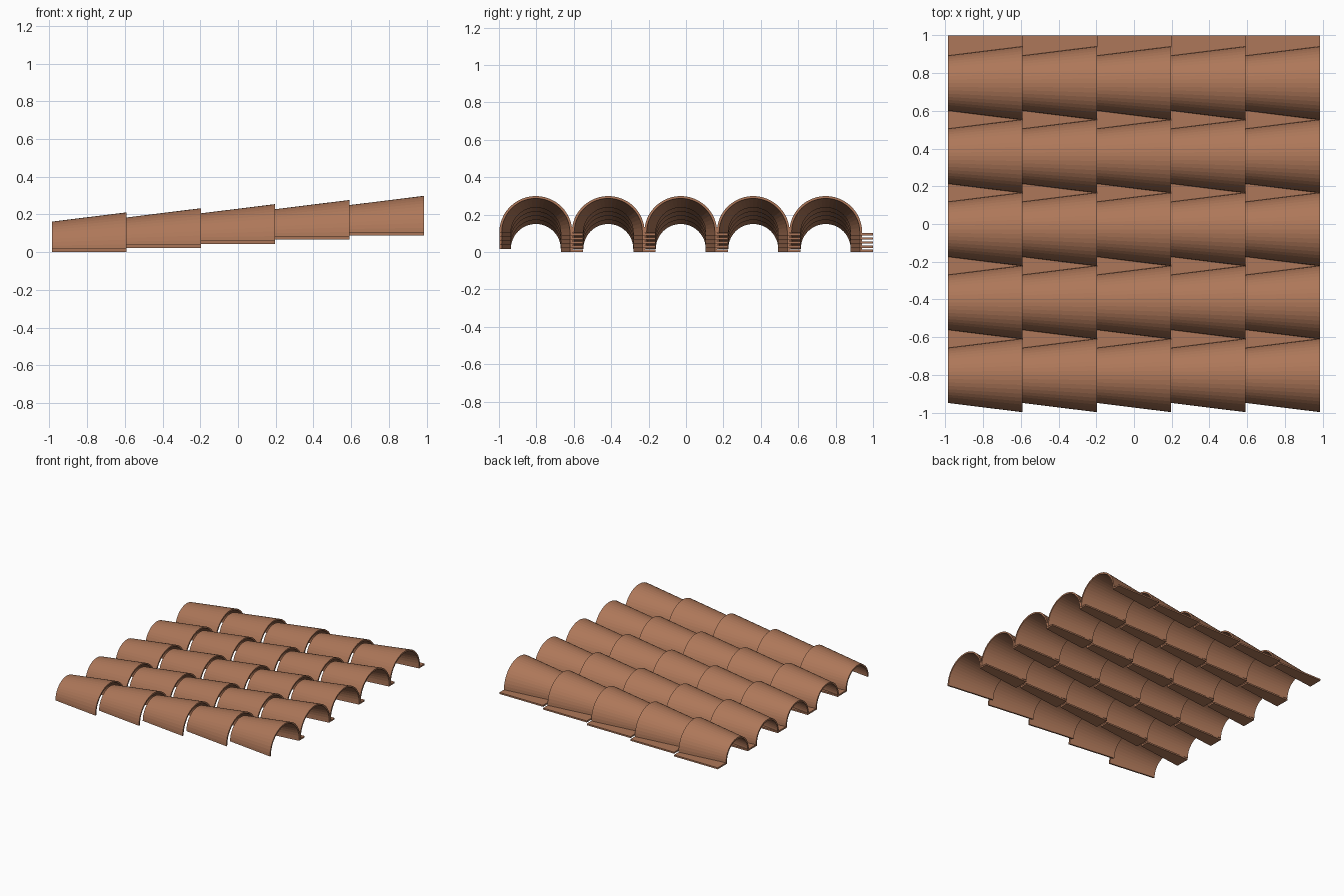
import bpy
import bmesh
from math import pi, cos, sin

if "Cube" in bpy.data.objects:
    bpy.data.objects.remove(bpy.data.objects["Cube"])

# Layout of the roof
COLUMNS, ROWS = 5, 5
LENGTH = 0.395        # tile length and column pitch
ROW_PITCH = 0.3875
RISE = 0.022          # each column sits this much higher
FIRST_Y = -0.803

# Shape of one tile
SMALL_RADIUS, LARGE_RADIUS = 0.146, 0.195
WALL = 0.0125
ARCH_BASE = 0.016     # height of the arch centre
FLANGE_END = 0.253
SEGMENTS = 24

clay = bpy.data.materials.new("terracotta")
clay.use_nodes = True
clay.diffuse_color = (0.42, 0.185, 0.1, 1)
bsdf = next(n for n in clay.node_tree.nodes if n.type == "BSDF_PRINCIPLED")
bsdf.inputs["Base Color"].default_value = clay.diffuse_color


def tile_section(radius):
    """Outer and inner outlines: half arch from -y to +y, then the flat flange."""
    outer, inner = [], []
    for i in range(SEGMENTS + 1):
        a = pi * (1 - i / SEGMENTS)
        for line, r in ((outer, radius), (inner, radius - WALL)):
            line.append((r * cos(a), ARCH_BASE + r * sin(a)))
    outer += [(radius, WALL), (FLANGE_END, WALL)]
    inner += [(radius - WALL, 0), (FLANGE_END, 0)]
    return outer, inner


def build_tile_mesh():
    """Tapered tile: small section at -x, large section at +x."""
    bm = bmesh.new()
    ends = []
    for x, radius in ((-LENGTH / 2, SMALL_RADIUS), (LENGTH / 2, LARGE_RADIUS)):
        ends.append([[bm.verts.new((x, y, z)) for y, z in line]
                     for line in tile_section(radius)])
    (out_a, in_a), (out_b, in_b) = ends
    for i in range(len(out_a) - 1):
        j = i + 1
        # top surface, underside and the two end rims
        bm.faces.new((out_a[i], out_b[i], out_b[j], out_a[j]))
        bm.faces.new((in_a[i], in_a[j], in_b[j], in_b[i]))
        bm.faces.new((out_a[i], out_a[j], in_a[j], in_a[i]))
        bm.faces.new((out_b[i], in_b[i], in_b[j], out_b[j]))
    # long edges of the foot and of the flange
    for k in (0, -1):
        bm.faces.new((out_a[k], in_a[k], in_b[k], out_b[k]))
    bmesh.ops.recalc_face_normals(bm, faces=bm.faces)
    mesh = bpy.data.meshes.new("roof_tile")
    bm.to_mesh(mesh)
    bm.free()
    mesh.materials.append(clay)
    return mesh


# Lay the tiles in rising columns
tile_mesh = build_tile_mesh()
for col in range(COLUMNS):
    for row in range(ROWS):
        tile = bpy.data.objects.new(f"roof_tile_row{row + 1}_column{col + 1}", tile_mesh)
        tile.location = ((col - (COLUMNS - 1) / 2) * LENGTH,
                         FIRST_Y + row * ROW_PITCH, col * RISE)
        bpy.context.collection.objects.link(tile)
